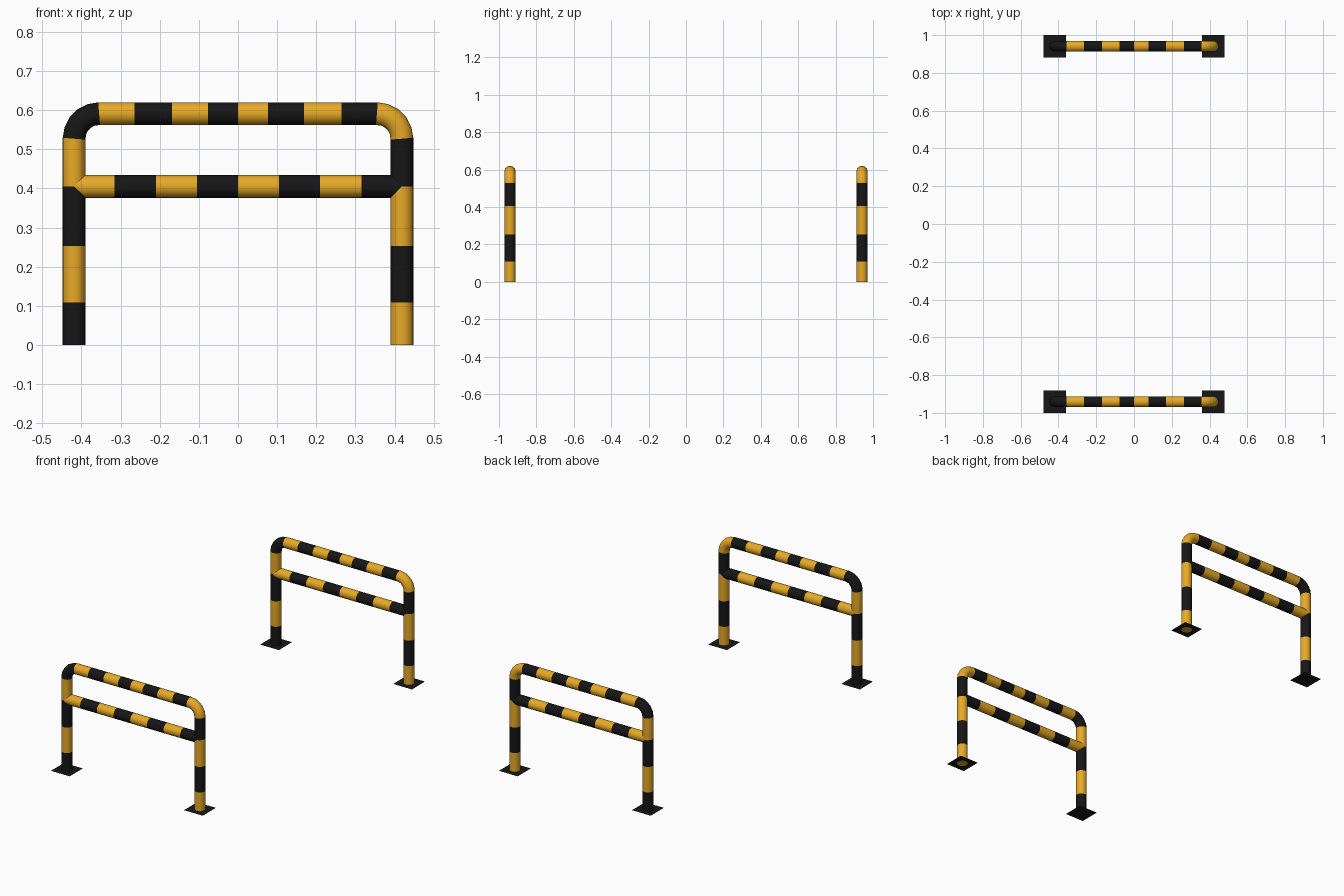
import bpy, bmesh, math
from mathutils import Vector

if "Cube" in bpy.data.objects:
    bpy.data.objects.remove(bpy.data.objects["Cube"])

R, SIDES = 0.029, 24
LEG_X, TOP_Z, BEND, RAIL_Z = 0.419, 0.591, 0.064, 0.405
BARRIER_Y, PLATE = 0.941, 0.059


def material(name, color):
    m = bpy.data.materials.new(name)
    m.diffuse_color = color
    m.use_nodes = True
    m.node_tree.nodes["Principled BSDF"].inputs["Base Color"].default_value = m.diffuse_color
    return m


yellow = material("safety_yellow", (0.80, 0.40, 0.02, 1))
black = material("black", (0.008, 0.008, 0.008, 1))


def tube(name, path, bands, y):
    """Sweep a circle along an x-z path; bands gives a material index per span."""
    pts = [Vector((x, 0, z)) for x, z in path]
    bm = bmesh.new()
    rings = []
    for i, p in enumerate(pts):
        into = (p - pts[i - 1]).normalized() if i else None
        out = (pts[i + 1] - p).normalized() if i < len(pts) - 1 else None
        t = ((into or out) + (out or into)).normalized()
        side = Vector((-t.z, 0, t.x))
        rings.append([bm.verts.new(p + R * (math.cos(a) * side + math.sin(a) * Vector((0, 1, 0))))
                      for a in (2 * math.pi * k / SIDES for k in range(SIDES))])
    for a, b, band in zip(rings, rings[1:], bands):
        for k in range(SIDES):
            n = (k + 1) % SIDES
            f = bm.faces.new((a[k], a[n], b[n], b[k]))
            f.material_index = band
            f.smooth = True
    # end caps
    bm.faces.new(rings[0]).material_index = bands[0]
    bm.faces.new(rings[-1]).material_index = bands[-1]
    bmesh.ops.recalc_face_normals(bm, faces=bm.faces)
    me = bpy.data.meshes.new(name)
    bm.to_mesh(me)
    bm.free()
    me.materials.append(yellow)
    me.materials.append(black)
    ob = bpy.data.objects.new(name, me)
    ob.location.y = y
    bpy.context.collection.objects.link(ob)
    bpy.context.view_layer.objects.active = ob
    ob.select_set(True)
    bpy.ops.object.shade_smooth_by_angle(angle=math.radians(40))
    ob.select_set(False)


# Hoop path: left leg, bend, left half of top bar, then mirrored
STEPS = 5
half = [(-LEG_X, z) for z in (0, 0.108, 0.253, RAIL_Z)]
half_bands = [1, 0, 1, 0]
for i in range(STEPS + 1):
    a = math.pi / 2 * i / STEPS
    half.append((-LEG_X + BEND * (1 - math.cos(a)), TOP_Z - BEND * (1 - math.sin(a))))
half_bands += [1] * STEPS
half += [(x, TOP_Z) for x in (-0.265, -0.169, -0.077)]
half_bands += [0, 1, 0, 1]
hoop = half + [(0, TOP_Z)] + [(-x, z) for x, z in reversed(half)]
hoop_bands = half_bands + [1 - b for b in reversed(half_bands)]

# Middle rail path with eight alternating bands
rail = [(x, RAIL_Z) for x in (-LEG_X, -0.315, -0.21, -0.105, 0, 0.105, 0.21, 0.315, LEG_X)]
rail_bands = [i % 2 for i in range(8)]

for label, y in (("front", -BARRIER_Y), ("back", BARRIER_Y)):
    tube(label + "_hoop", hoop, hoop_bands, y)
    tube(label + "_middle_rail", rail, rail_bands, y)
    # thin floor plates under the legs
    for side, x in (("left", -LEG_X), ("right", LEG_X)):
        bpy.ops.mesh.primitive_plane_add(size=2 * PLATE, location=(x, y, 0.0005))
        plate = bpy.context.object
        plate.name = f"{label}_{side}_floor_plate"
        plate.data.materials.append(black)
        plate.select_set(False)
